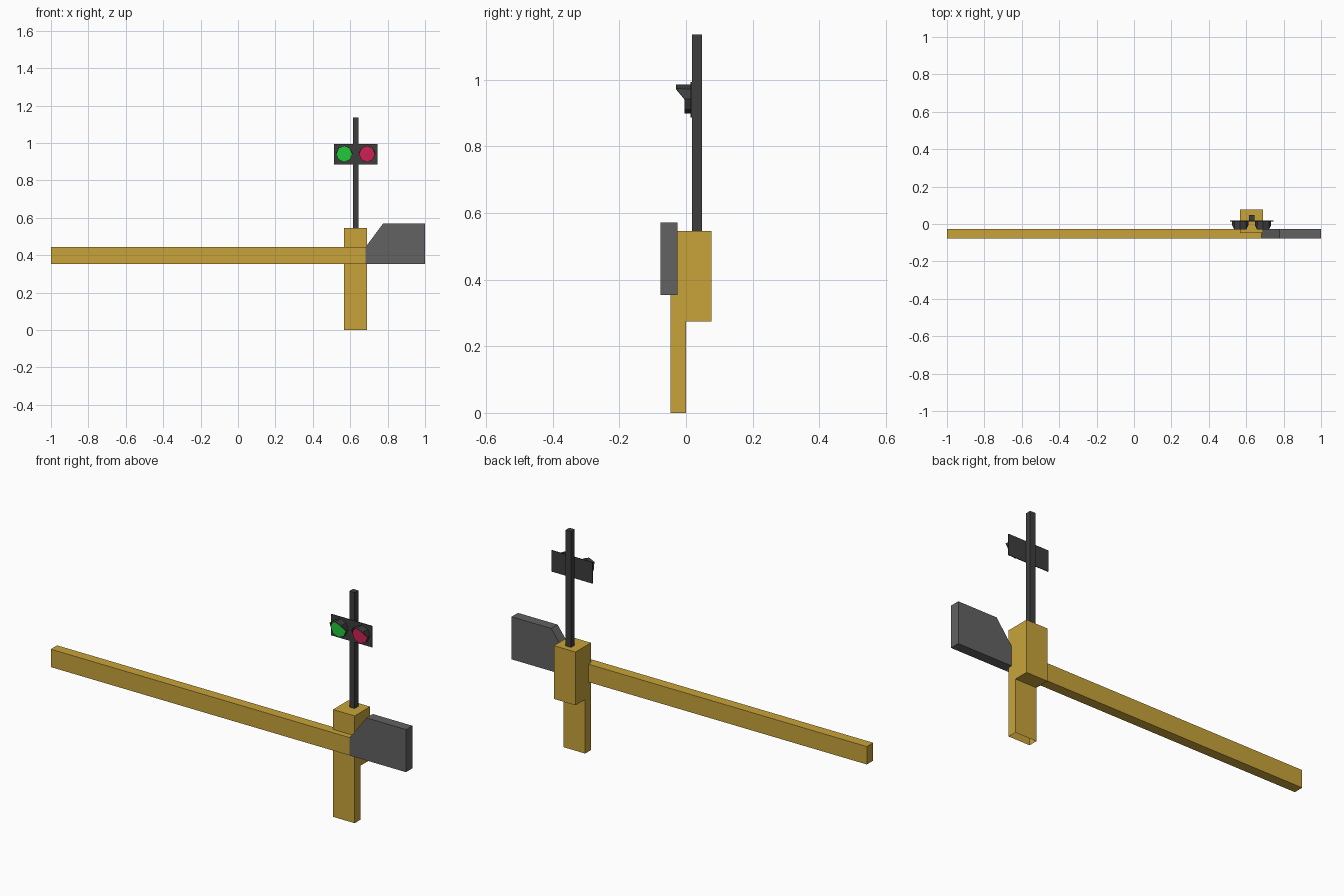
import bpy, bmesh, math

if "Cube" in bpy.data.objects:
    bpy.data.objects.remove(bpy.data.objects["Cube"])


def material(name, rgb):
    m = bpy.data.materials.new(name)
    m.diffuse_color = (*rgb, 1)
    m.use_nodes = True
    m.node_tree.nodes["Principled BSDF"].inputs["Base Color"].default_value = m.diffuse_color
    return m


YELLOW = material("yellow_paint", (0.578, 0.371, 0.042))
GREY = material("grey_metal", (0.122, 0.122, 0.122))
BLACK = material("dark_metal", (0.048, 0.048, 0.048))
GREEN = material("green_lens", (0.016, 0.578, 0.042))
RED = material("red_lens", (0.61, 0.014, 0.084))


def finish(name, bm, *mats):
    bmesh.ops.recalc_face_normals(bm, faces=bm.faces)
    me = bpy.data.meshes.new(name)
    bm.to_mesh(me)
    bm.free()
    for m in mats:
        me.materials.append(m)
    ob = bpy.data.objects.new(name, me)
    bpy.context.collection.objects.link(ob)
    return ob


def prism(pts, vec):
    """Closed prism: a profile of 3D points swept along vec."""
    bm = bmesh.new()
    f = bm.faces.new([bm.verts.new(p) for p in pts])
    ext = bmesh.ops.extrude_face_region(bm, geom=[f], use_keep_orig=True)
    moved = [v for v in ext["geom"] if isinstance(v, bmesh.types.BMVert)]
    bmesh.ops.translate(bm, verts=moved, vec=vec)
    return bm


def box(name, x, y, z, mat):
    pts = [(x[0], y[0], z[0]), (x[1], y[0], z[0]), (x[1], y[0], z[1]), (x[0], y[0], z[1])]
    return finish(name, prism(pts, (0, y[1] - y[0], 0)), mat)


# Post with the mechanism housing behind it, open underneath
side = [(-0.047, 0), (0, 0), (0, 0.275), (0.077, 0.275), (0.077, 0.546), (-0.047, 0.546)]
bm = prism([(0.568, y, z) for y, z in side], (0.122, 0, 0))
bmesh.ops.delete(bm, geom=[f for f in bm.faces if all(v.co.z < 0.001 for v in f.verts)],
                 context='FACES_ONLY')
finish("post", bm, YELLOW)

# Barrier arm and its chamfered counterweight
box("barrier_arm", (-1, 0.683), (-0.077, -0.026), (0.354, 0.445), YELLOW)
front = [(0.683, 0.354), (1, 0.354), (1, 0.571), (0.777, 0.571), (0.683, 0.445)]
finish("counterweight", prism([(x, -0.077, z) for x, z in front], (0, 0.051, 0)), GREY)

# Signal mast and back plate
box("mast", (0.614, 0.644), (0.018, 0.048), (0.54, 1.136), BLACK)
box("signal_plate", (0.513, 0.745), (0.014, 0.018), (0.886, 0.994), BLACK)

# Eight-sided lamps, each with a lens face and a hood over the top half
R, CZ, LENS_Y = 0.0435, 0.9415, -0.005
for cx, label, lens in ((0.568, "green", GREEN), (0.69, "red", RED)):
    ring = [(cx + R * math.cos(i * math.pi / 4), CZ + R * math.sin(i * math.pi / 4))
            for i in range(8)]
    bm = prism([(x, LENS_Y, z) for x, z in ring], (0, 0.019, 0))
    for f in bm.faces:
        if all(abs(v.co.y - LENS_Y) < 1e-4 for v in f.verts):
            f.material_index = 1
    finish(label + "_lamp", bm, BLACK, lens)

    bm = bmesh.new()
    back = [bm.verts.new((x, LENS_Y, z)) for x, z in ring[:5]]
    lip = [back[0]] + [bm.verts.new((x, -0.03, z)) for x, z in ring[1:4]] + [back[4]]
    for i in range(4):
        quad = [back[i], back[i + 1], lip[i + 1], lip[i]]
        bm.faces.new(list(dict.fromkeys(quad)))
    hood = finish(label + "_hood", bm, BLACK)
    solid = hood.modifiers.new("thickness", 'SOLIDIFY')
    solid.thickness = 0.002
    solid.offset = 0
